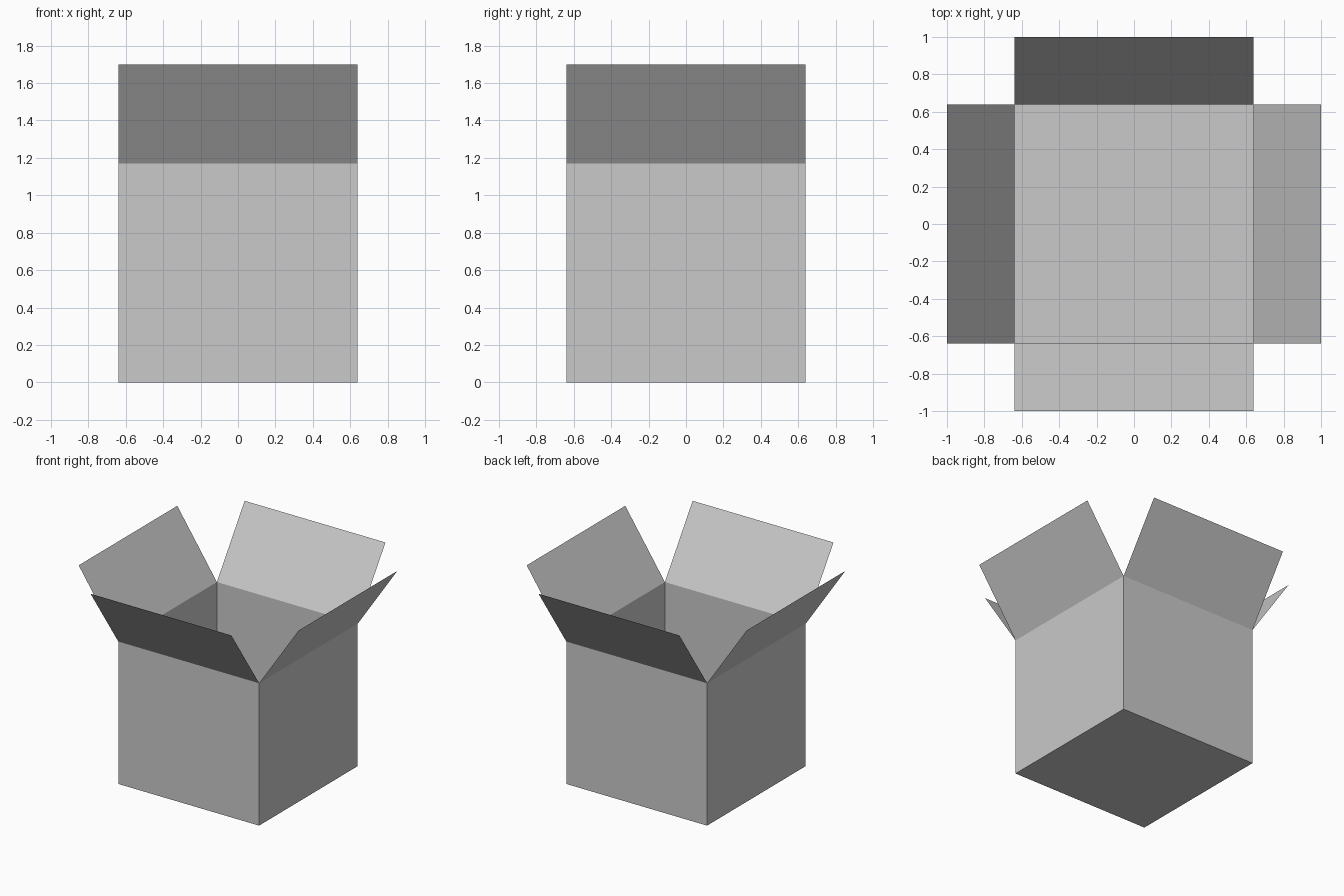
import bpy
import bmesh
from math import pi
from mathutils import Matrix, Vector

HALF = 0.64      # half width of the box
HEIGHT = 1.17    # top of the walls
REACH = 1.0      # outer edge of the open flaps
TIP = 1.70       # height of the flap tips

cube = bpy.data.objects.get("Cube")
if cube:
    bpy.data.objects.remove(cube, do_unlink=True)

# Plain grey card
card = bpy.data.materials.new("grey_card")
card.use_nodes = True
colour = (0.588, 0.588, 0.588, 1)
card.diffuse_color = colour
bsdf = next(n for n in card.node_tree.nodes if n.type == "BSDF_PRINCIPLED")
bsdf.inputs["Base Color"].default_value = colour


def sheet(name, corners, turn=0):
    """One flat card panel, turned about the vertical axis."""
    mesh = bpy.data.meshes.new(name)
    bm = bmesh.new()
    spin = Matrix.Rotation(turn, 3, "Z")
    bm.faces.new([bm.verts.new(spin @ Vector(c)) for c in corners])
    bm.to_mesh(mesh)
    bm.free()
    mesh.materials.append(card)
    obj = bpy.data.objects.new(name, mesh)
    bpy.context.collection.objects.link(obj)


def panel(name, y0, z0, y1, z1, turn=0):
    """Full-width panel from a lower edge to an upper edge."""
    sheet(name, [(-HALF, y0, z0), (HALF, y0, z0),
                 (HALF, y1, z1), (-HALF, y1, z1)], turn)


# Floor, facing down
panel("box_floor", HALF, 0, -HALF, 0)

# Four walls, each with an outward-leaning flap
for i, side in enumerate(("front", "left", "back", "right")):
    turn = i * pi / 2
    panel(side + "_wall", -HALF, 0, -HALF, HEIGHT, turn)
    panel(side + "_flap", -HALF, HEIGHT, -REACH, TIP, turn)
